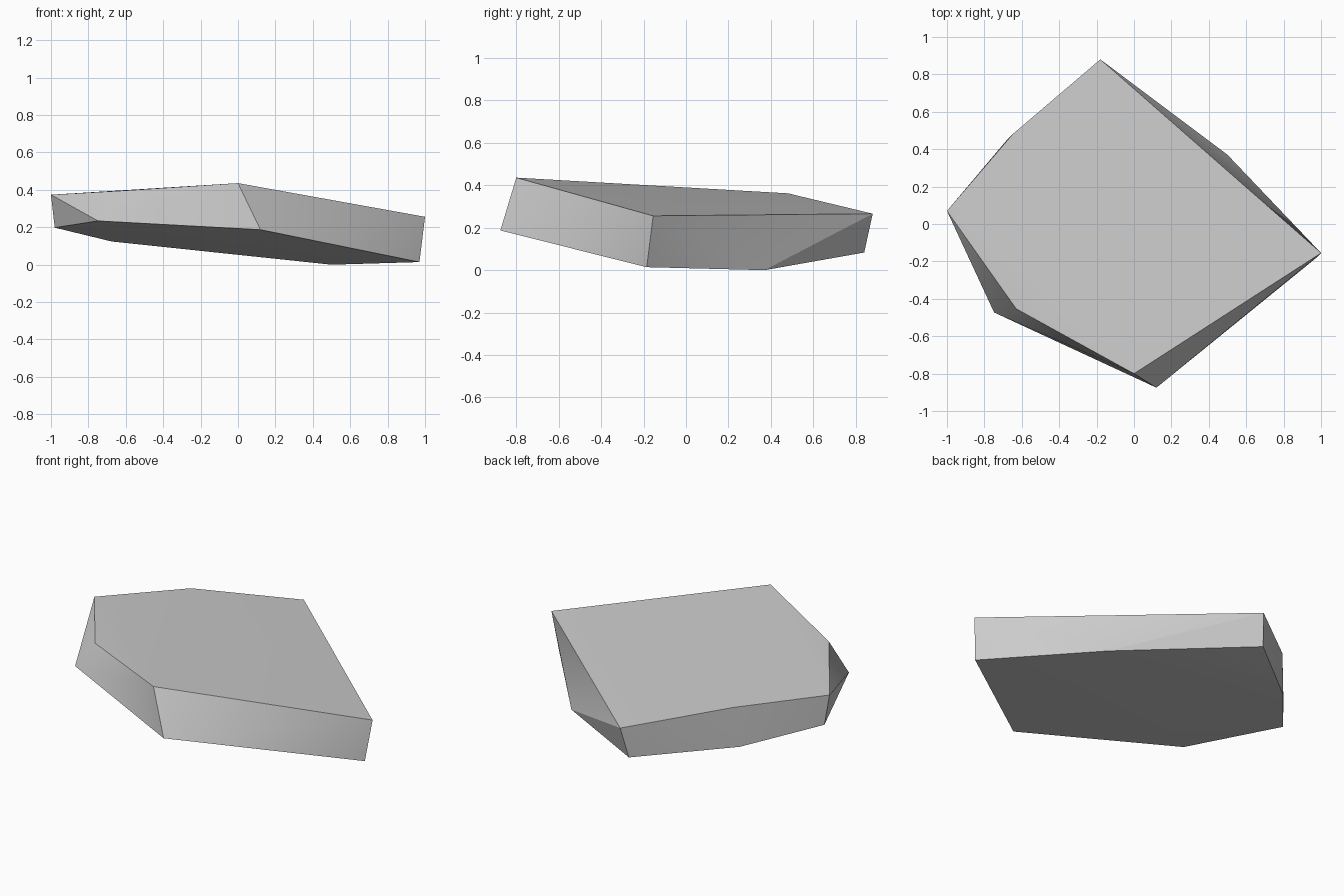
import bpy
import bmesh
import math

default_cube = bpy.data.objects.get("Cube")
if default_cube:
    bpy.data.objects.remove(default_cube, do_unlink=True)


def make_material(name, colour):
    material = bpy.data.materials.new(name)
    material.use_nodes = True
    material.diffuse_color = colour
    material.node_tree.nodes["Principled BSDF"].inputs["Base Color"].default_value = colour
    return material


def hull_object(name, outlines, material):
    """Wrap a convex, chipped stone surface around the given rim outlines."""
    bm = bmesh.new()
    for outline in outlines:
        for point in outline:
            bm.verts.new(point)
    bmesh.ops.convex_hull(bm, input=bm.verts[:])
    bmesh.ops.recalc_face_normals(bm, faces=bm.faces[:])
    mesh = bpy.data.meshes.new(name)
    bm.to_mesh(mesh)
    bm.free()
    mesh.materials.append(material)
    obj = bpy.data.objects.new(name, mesh)
    bpy.context.collection.objects.link(obj)
    return obj


# Upper rim of the slab, counter-clockwise from the front corner
top_rim = [
    (0, -0.8, 0.436), (1, -0.155, 0.256), (-0.18, 0.88, 0.266),
    (-0.648, 0.481, 0.362), (-1, 0.07, 0.374), (-0.63, -0.453, 0.395),
]

# Lower rim, offset from the upper one so the sides lean
bottom_rim = [
    (0.12, -0.875, 0.187), (0.97, -0.185, 0.014), (0.5, 0.37, 0),
    (-0.21, 0.84, 0.083), (-0.675, 0.455, 0.124), (-0.98, 0.09, 0.198),
    (-0.748, -0.473, 0.234),
]

grey_stone = make_material("grey stone", (0.6, 0.6, 0.6, 1))
stone_slab = hull_object("stone_slab", [top_rim, bottom_rim], grey_stone)

# Sharp rims, soft transitions across the shallow creases
bpy.ops.object.select_all(action="DESELECT")
stone_slab.select_set(True)
bpy.context.view_layer.objects.active = stone_slab
bpy.ops.object.shade_smooth_by_angle(angle=math.radians(30))
